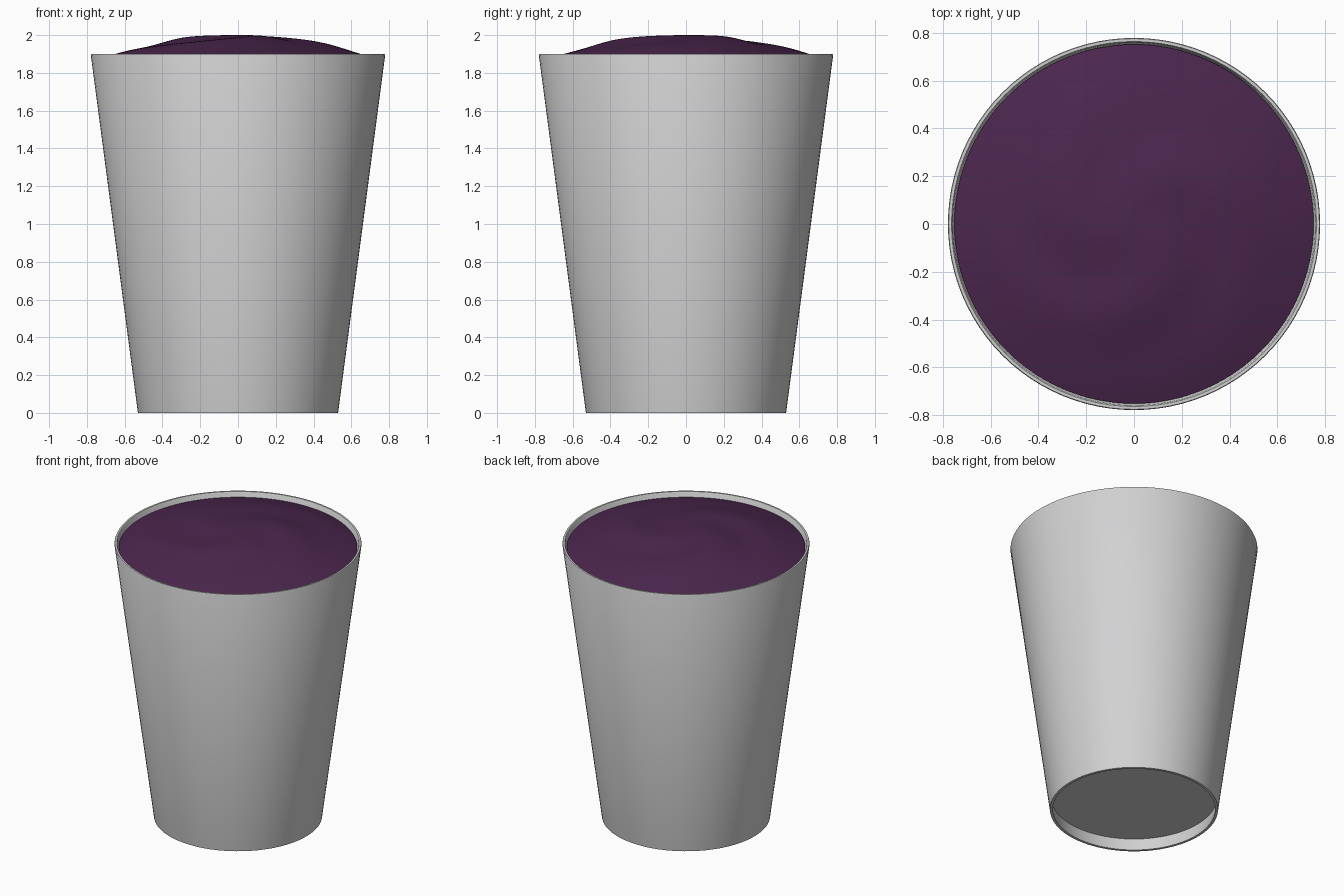
import bpy, math

if "Cube" in bpy.data.objects:
    bpy.data.objects.remove(bpy.data.objects["Cube"])

def material(name, rgb):
    m = bpy.data.materials.new(name)
    m.diffuse_color = (*rgb, 1)
    m.use_nodes = True
    m.node_tree.nodes["Principled BSDF"].inputs["Base Color"].default_value = m.diffuse_color
    return m

def make(name, verts, faces, mat, angle):
    me = bpy.data.meshes.new(name)
    me.from_pydata(verts, [], faces)
    me.update()
    ob = bpy.data.objects.new(name, me)
    bpy.context.collection.objects.link(ob)
    me.materials.append(mat)
    bpy.ops.object.select_all(action='DESELECT')
    ob.select_set(True)
    bpy.context.view_layer.objects.active = ob
    bpy.ops.object.shade_smooth_by_angle(angle=math.radians(angle))
    return ob

def lathe(name, rings, n, mat, height, cap_ends, angle):
    """Stack rings of (radius, z); height(r, angle) is added to each point."""
    verts, faces = [], []
    for r, z in rings:
        for i in range(n):
            t = 2 * math.pi * i / n
            verts.append((r * math.cos(t), r * math.sin(t), z + height(r, t)))
    for k in range(len(rings) - 1):
        for i in range(n):
            j = (i + 1) % n
            faces.append((k*n + i, k*n + j, (k+1)*n + j, (k+1)*n + i))
    if 'first' in cap_ends:
        faces.append(tuple(reversed(range(n))))
    if 'last' in cap_ends:
        k = (len(rings) - 1) * n
        faces.append(tuple(range(k, k + n)))
    return make(name, verts, faces, mat, angle)

cup_grey = material("cup light grey", (0.64, 0.64, 0.65))
plum = material("plum cream", (0.070, 0.0195, 0.075))

# Tapered cup with recessed underside, thin wall and softened rim
lathe("cup", [(0.522, 0.085), (0.512, 0.0), (0.53, 0.0), (0.779, 1.893),
              (0.776, 1.9), (0.764, 1.9), (0.759, 1.893), (0.527, 0.12)],
      96, cup_grey, lambda r, t: 0, ('first', 'last'), 40)

# Domed filling with a gentle three-armed swirl fading at centre and edge
def swirl(r, t):
    fade = math.sin(math.pi * min(1, r / 0.72)) ** 2
    phase = 3 * (t + 3.5 * (r - 0.3) - math.radians(40))
    return -0.237 * r * r + 0.009 * fade * math.cos(phase)

lathe("filling", [(0.751 * (1 - k / 40) + 0.001, 2.0) for k in range(41)],
      96, plum, swirl, ('last',), 60)
